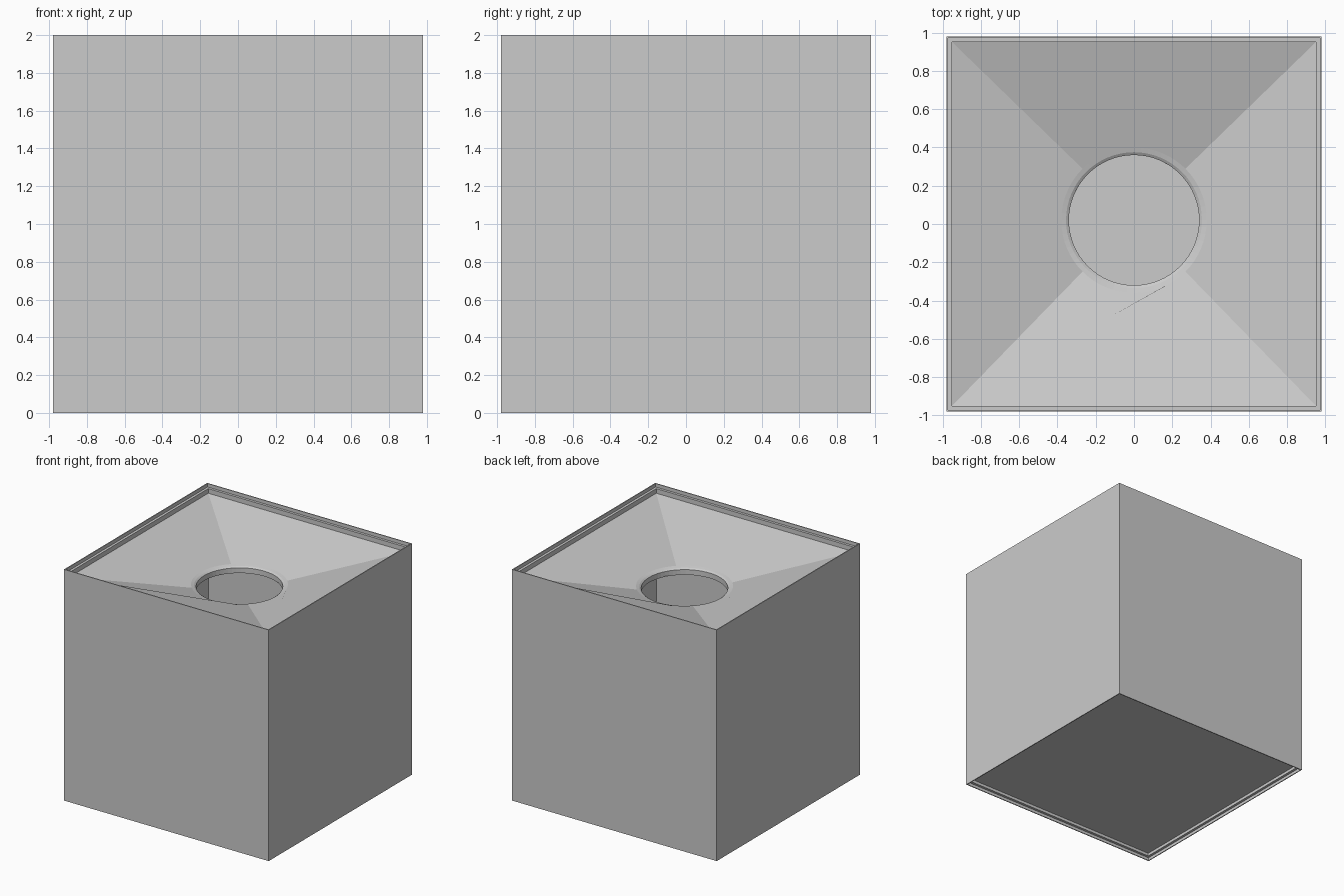
import bpy, bmesh, math

if "Cube" in bpy.data.objects:
    bpy.data.objects.remove(bpy.data.objects["Cube"])

N = 64  # sides of the round hole


def finish(bm, name):
    bmesh.ops.recalc_face_normals(bm, faces=bm.faces)
    me = bpy.data.meshes.new(name)
    bm.to_mesh(me)
    bm.free()
    ob = bpy.data.objects.new(name, me)
    bpy.context.collection.objects.link(ob)
    return ob


def square(bm, h, z):
    return [bm.verts.new((sx * h, sy * h, z))
            for sx, sy in ((1, 1), (-1, 1), (-1, -1), (1, -1))]


def circle(bm, r, z, cy=0.02):
    return [bm.verts.new((r * math.cos(a), cy + r * math.sin(a), z))
            for a in (math.pi / 4 + 2 * math.pi * i / N for i in range(N))]


def bridge(bm, a, b):
    n = len(a)
    for i in range(n):
        bm.faces.new((a[i], a[(i + 1) % n], b[(i + 1) % n], b[i]))


def square_to_circle(bm, sq, ci):
    # one flat-shaded panel per side, from square edge to quarter arc
    q = N // 4
    for k in range(4):
        arc = [ci[(k * q + i) % N] for i in range(q + 1)]
        bm.faces.new([sq[(k + 1) % 4], sq[k]] + arc)


# Hollow square shell with stepped rims at top and bottom
bm = bmesh.new()
profile = [(0.98, 0), (0.98, 2), (0.972, 2), (0.972, 1.97), (0.95, 1.97),
           (0.95, 0.025), (0.972, 0.025), (0.972, 0)]
loops = [square(bm, h, z) for h, z in profile]
for i, loop in enumerate(loops):
    bridge(bm, loop, loops[(i + 1) % len(loops)])
finish(bm, "outer_shell")

# Funnel-shaped top panel with a softened round opening
bm = bmesh.new()
top_sq, low_sq = square(bm, 0.95, 1.93), square(bm, 0.95, 1.88)
rings = [circle(bm, r, z) for r, z in
         ((0.38, 1.752), (0.355, 1.745), (0.34, 1.735), (0.34, 1.69))]
square_to_circle(bm, top_sq, rings[0])
for a, b in zip(rings, rings[1:]):
    bridge(bm, a, b)
square_to_circle(bm, low_sq, rings[-1])
bridge(bm, top_sq, low_sq)
finish(bm, "funnel_top")

# Recessed floor panel
bm = bmesh.new()
low, high = square(bm, 0.95, 0.05), square(bm, 0.95, 0.08)
bridge(bm, low, high)
bm.faces.new(low)
bm.faces.new(high)
finish(bm, "floor_panel")
